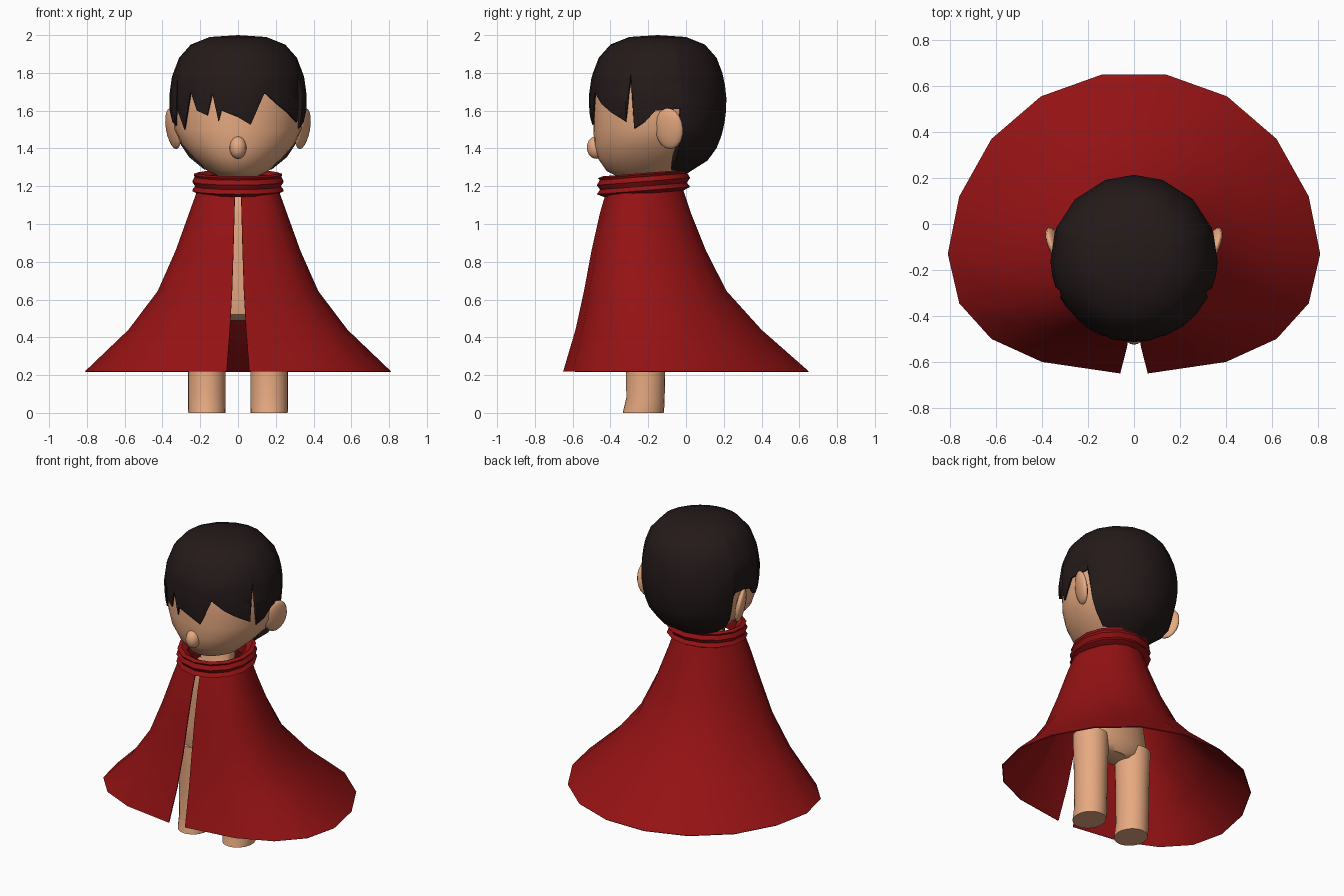
import bpy, bmesh
from math import sin, cos, pi, radians
from mathutils import Matrix, Euler

if "Cube" in bpy.data.objects:
    bpy.data.objects.remove(bpy.data.objects["Cube"])


def material(name, rgb):
    m = bpy.data.materials.new(name)
    m.diffuse_color = (*rgb, 1)
    m.use_nodes = True
    m.node_tree.nodes["Principled BSDF"].inputs["Base Color"].default_value = m.diffuse_color
    return m


SKIN = material("skin", (0.80, 0.40, 0.22))
RED = material("red_cloth", (0.30, 0.006, 0.007))
DARK = material("dark_hair", (0.018, 0.010, 0.010))


def finish(name, bm, mat, mirror=False, angle=40):
    bmesh.ops.remove_doubles(bm, verts=bm.verts, dist=0.0005)
    bmesh.ops.recalc_face_normals(bm, faces=bm.faces)
    me = bpy.data.meshes.new(name)
    bm.to_mesh(me)
    bm.free()
    me.materials.append(mat)
    ob = bpy.data.objects.new(name, me)
    bpy.context.collection.objects.link(ob)
    bpy.ops.object.select_all(action='DESELECT')
    ob.select_set(True)
    bpy.context.view_layer.objects.active = ob
    bpy.ops.object.shade_smooth_by_angle(angle=radians(angle))
    if mirror:
        ob.modifiers.new("mirror", 'MIRROR')
    return ob


def skin_rows(rows, closed=True, wrap=False):
    """Bridge rows of points into quads; closed joins each row into a loop."""
    bm = bmesh.new()
    vs = [[bm.verts.new(p) for p in row] for row in rows]
    n = len(rows[0])
    for i in range(len(vs) if wrap else len(vs) - 1):
        a, b = vs[i], vs[(i + 1) % len(vs)]
        for j in range(n if closed else n - 1):
            k = (j + 1) % n
            bm.faces.new((a[j], a[k], b[k], b[j]))
    return bm, vs


def loft(name, rings, mat, cx=0, n=24, mirror=False):
    """Rings of (z, half width, front y, back y), capped at both ends."""
    rows = [[(cx + w * sin(2 * pi * j / n),
              (f + b) / 2 - (b - f) / 2 * cos(2 * pi * j / n), z)
             for j in range(n)] for z, w, f, b in rings]
    bm, vs = skin_rows(rows)
    bm.faces.new(vs[0])
    bm.faces.new(vs[-1])
    return finish(name, bm, mat, mirror)


def ellipsoid(name, loc, size, mat, rot=(0, 0, 0), mirror=False):
    bm = bmesh.new()
    mtx = Matrix.LocRotScale(loc, Euler([radians(a) for a in rot]), size)
    bmesh.ops.create_uvsphere(bm, u_segments=16, v_segments=10, radius=1, matrix=mtx)
    return finish(name, bm, mat, mirror, 80)


def lerp(table, x):
    for (a, fa), (b, fb) in zip(table, table[1:]):
        if x <= b:
            return fa + (fb - fa) * (x - a) / (b - a)
    return table[-1][1]


# Legs, torso and neck
loft("leg", [(0, .098, -.335, -.118), (.03, .10, -.328, -.115), (.08, .10, -.316, -.113),
             (.3, .10, -.318, -.108), (.58, .11, -.325, -.10)], SKIN, cx=.165, mirror=True)
loft("torso", [(.49, .12, -.28, -.13), (.52, .22, -.32, -.105), (.58, .265, -.33, -.095),
               (.7, .245, -.335, -.095), (.9, .215, -.34, -.10), (1.05, .20, -.34, -.11),
               (1.13, .16, -.33, -.12), (1.17, .11, -.31, -.12), (1.28, .10, -.30, -.11)], SKIN)

# Head with nose and ears
loft("head", [(1.24, .06, -.30, -.10), (1.25, .10, -.36, -.05), (1.28, .16, -.42, -.02),
              (1.35, .235, -.468, .07), (1.42, .298, -.486, .12), (1.5, .335, -.49, .165),
              (1.6, .343, -.49, .18), (1.7, .342, -.487, .18), (1.8, .32, -.46, .15),
              (1.9, .24, -.38, .09), (1.95, .15, -.29, 0)], SKIN, n=32)
ellipsoid("nose", (0, -.475, 1.405), (.045, .05, .06), SKIN)
ellipsoid("ear", (.343, -.09, 1.505), (.027, .08, .11), SKIN, (0, 10, -22), True)

# Hair: dome whose lower edge follows (angle from front, height)
hem = [(-180, 1.27), (-160, 1.27), (-135, 1.275), (-111, 1.29), (-109, 1.61), (-88, 1.60),
       (-79, 1.54), (-70, 1.52), (-66, 1.77), (-62, 1.60), (-55, 1.50), (-44, 1.70),
       (-37, 1.60), (-27, 1.575), (-17, 1.545), (-23 + 1e-3 + 1, 1.69), (-14, 1.60),
       (0, 1.565), (11, 1.525), (23, 1.695), (35, 1.635), (47, 1.59), (62, 1.54),
       (65.5, 1.79), (69, 1.505), (79, 1.54), (88, 1.60), (109, 1.61), (111, 1.29),
       (135, 1.275), (160, 1.27), (180, 1.27)]
hem.sort()
shape = [(1.27, .16), (1.33, .26), (1.42, .325), (1.52, .352), (1.6, .362), (1.68, .364),
         (1.78, .35), (1.88, .312), (1.95, .25), (1.99, .15), (2.0, 0)]
rows = []
for r in range(13):
    row = []
    for a, low in hem:
        top = (2.0, 1.99, 1.95, 1.88, 1.80)
        z = top[r] if r < 5 else 1.80 + (low - 1.80) * (r - 4) / 8
        rad = lerp(shape, z)
        row.append((rad * sin(radians(a)), -.15 - rad * cos(radians(a)), z))
    rows.append(row)
bm, _ = skin_rows(rows, closed=False)
bmesh.ops.remove_doubles(bm, verts=bm.verts, dist=0.0005)
bmesh.ops.recalc_face_normals(bm, faces=bm.faces)
bmesh.ops.solidify(bm, geom=bm.faces[:], thickness=0.008)
finish("hair", bm, DARK)

# Cape: hem outline scaled up through (z, half width, front y, back y)
half = [(.06, -.65), (.40, -.60), (.62, -.50), (.76, -.345), (.81, -.13),
        (.76, .12), (.62, .37), (.405, .555), (.14, .65)]
outline = half + [(-x, y) for x, y in reversed(half)]
levels = [(.22, .81, -.65, .65), (.44, .58, -.585, .40), (.645, .425, -.54, .215),
          (.86, .33, -.50, .105), (1.06, .258, -.455, .025), (1.18, .215, -.42, -.015)]
rows = [[(x * w / .81, f + (y + .65) / 1.30 * (b - f), z) for x, y in outline]
        for z, w, f, b in levels]
bm, _ = skin_rows(rows, closed=False)
bmesh.ops.recalc_face_normals(bm, faces=bm.faces)
bmesh.ops.solidify(bm, geom=bm.faces[:], thickness=0.006)
finish("cape", bm, RED)

# Rolled collar, tilted down toward the front
section = [(1.16, .21), (1.177, .247), (1.20, .23), (1.225, .247), (1.25, .232),
           (1.262, .24), (1.27, .215), (1.25, .18), (1.16, .18)]
n = 14
rows = [[(r * sin(2 * pi * j / n), -.225 - r * cos(2 * pi * j / n),
          z - .08 * r * cos(2 * pi * j / n)) for j in range(n)] for z, r in section]
bm, _ = skin_rows(rows, wrap=True)
finish("collar", bm, RED)
